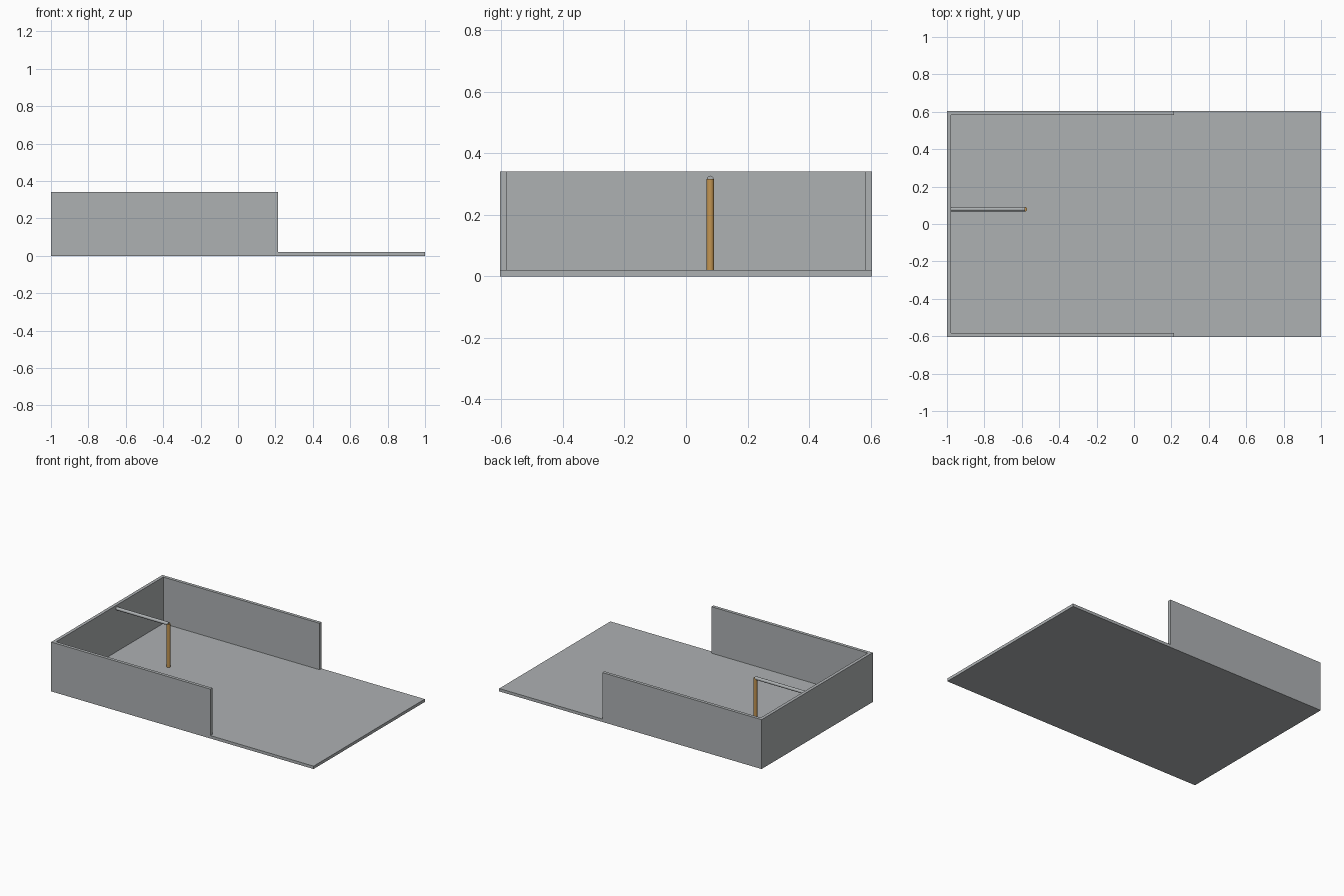
import bpy
from mathutils import Vector

cube = bpy.data.objects.get("Cube")
if cube:
    bpy.data.objects.remove(cube, do_unlink=True)


def material(name, color):
    mat = bpy.data.materials.new(name)
    mat.use_nodes = True
    mat.diffuse_color = color
    mat.node_tree.nodes["Principled BSDF"].inputs["Base Color"].default_value = color
    return mat


def box(name, low, high, mat):
    low, high = Vector(low), Vector(high)
    bpy.ops.mesh.primitive_cube_add(size=1, location=(low + high) / 2)
    obj = bpy.context.object
    obj.name = name
    obj.scale = high - low
    bpy.ops.object.transform_apply(location=False, rotation=False, scale=True)
    obj.data.materials.append(mat)


def rod(name, start, end, radius, mat):
    start, end = Vector(start), Vector(end)
    axis = end - start
    bpy.ops.mesh.primitive_cylinder_add(
        vertices=24, radius=radius, depth=axis.length, location=(start + end) / 2,
        rotation=axis.to_track_quat("Z", "Y").to_euler())
    obj = bpy.context.object
    obj.name = name
    obj.data.materials.append(mat)
    bpy.ops.object.shade_smooth_by_angle()


grey = material("concrete grey", (0.42, 0.44, 0.45, 1))
wood = material("warm wood", (0.54, 0.30, 0.085, 1))

HALF_Y = 0.605   # half width of the slab
SLAB = 0.02      # slab thickness
WALL = 0.022     # wall thickness
TOP = 0.34       # wall height
WALL_END = 0.214

# Slab and the three walls around its closed end
box("floor_slab", (-1, -HALF_Y, 0), (1, HALF_Y, SLAB), grey)
box("front_wall", (-1, -HALF_Y, 0), (WALL_END, WALL - HALF_Y, TOP), grey)
box("back_wall", (-1, HALF_Y - WALL, 0), (WALL_END, HALF_Y, TOP), grey)
box("end_wall", (-1, WALL - HALF_Y, 0), (WALL - 1, HALF_Y - WALL, TOP), grey)

# Post standing on the slab, with a rail back to the end wall
POST_X, POST_Y, POST_TOP = -0.584, 0.079, 0.316
rod("post", (POST_X, POST_Y, SLAB), (POST_X, POST_Y, POST_TOP), 0.0125, wood)
rod("rail", (WALL - 1, POST_Y, POST_TOP), (POST_X, POST_Y, POST_TOP), 0.011, grey)
